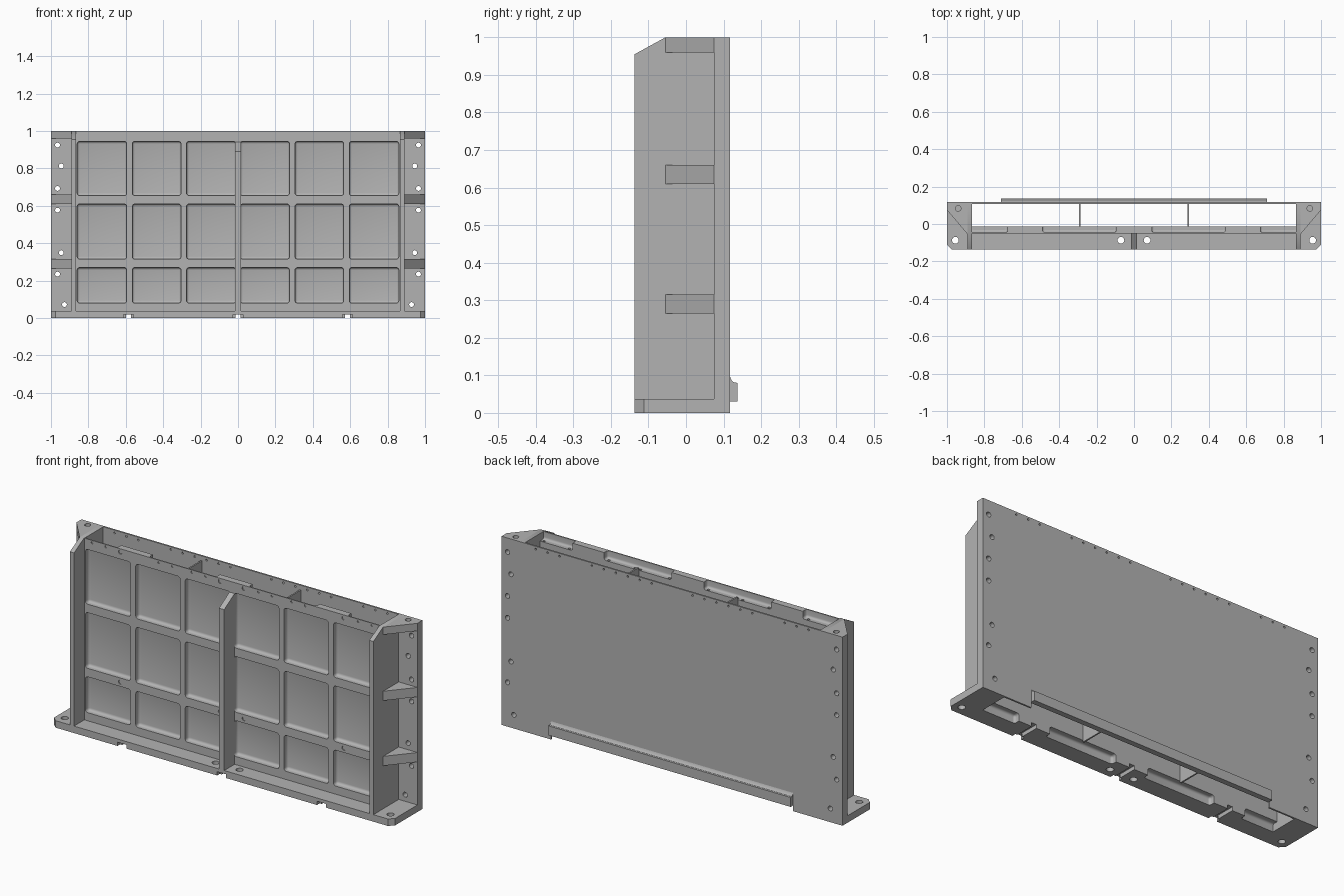
import bpy
import bmesh
from mathutils import Matrix, Vector

old = bpy.data.objects.get("Cube")
if old:
    bpy.data.objects.remove(old, do_unlink=True)

GREY = (0.45, 0.45, 0.45, 1)
metal = bpy.data.materials.new("machined grey")
metal.use_nodes = True
metal.diffuse_color = GREY
metal.node_tree.nodes["Principled BSDF"].inputs["Base Color"].default_value = GREY


def finish(name, bm):
    mesh = bpy.data.meshes.new(name)
    bmesh.ops.recalc_face_normals(bm, faces=bm.faces)
    bm.to_mesh(mesh)
    bm.free()
    mesh.materials.append(metal)
    obj = bpy.data.objects.new(name, mesh)
    bpy.context.collection.objects.link(obj)
    return obj


def add_box(bm, x, y, z, bevel=0):
    """Box from three (low, high) ranges, optionally with rounded edges."""
    part = bmesh.new()
    size = Matrix.Diagonal((x[1] - x[0], y[1] - y[0], z[1] - z[0], 1))
    mid = Vector((sum(x), sum(y), sum(z))) / 2
    bmesh.ops.create_cube(part, size=1, matrix=Matrix.Translation(mid) @ size)
    if bevel:
        bmesh.ops.bevel(part, geom=part.edges[:], offset=bevel, segments=4,
                        profile=0.5, affect='EDGES')
    tmp = bpy.data.meshes.new("tmp")
    part.to_mesh(tmp)
    part.free()
    bm.from_mesh(tmp)
    bpy.data.meshes.remove(tmp)


def add_hole(bm, centre, radius, length, axis):
    """Cylinder along y or z, centred on a point."""
    turn = Matrix.Rotation(1.5707963, 4, 'X') if axis == 'Y' else Matrix()
    bmesh.ops.create_cone(bm, cap_ends=True, segments=16, radius1=radius,
                          radius2=radius, depth=length,
                          matrix=Matrix.Translation(centre) @ turn)


def box(name, x, y, z):
    bm = bmesh.new()
    add_box(bm, x, y, z)
    return finish(name, bm)


def prism(name, points, low, high, axis):
    """Extrude a yz outline along x, or an xy outline along z."""
    bm = bmesh.new()
    place = (lambda a, b: (low, a, b)) if axis == 'X' else (lambda a, b: (a, b, low))
    face = bm.faces.new([bm.verts.new(place(a, b)) for a, b in points])
    out = bmesh.ops.extrude_face_region(bm, geom=[face])
    step = Vector((high - low, 0, 0) if axis == 'X' else (0, 0, high - low))
    bmesh.ops.translate(bm, vec=step,
                        verts=[v for v in out["geom"] if isinstance(v, bmesh.types.BMVert)])
    return finish(name, bm)


def cut(bm, *targets):
    """Subtract a cutter from each target, then discard it."""
    cutter = finish("cutter", bm)
    cutter.hide_render = True
    for obj in targets:
        mod = obj.modifiers.new("cut", 'BOOLEAN')
        mod.object, mod.operation, mod.solver = cutter, 'DIFFERENCE', 'EXACT'
        graph = bpy.context.evaluated_depsgraph_get()
        result = bpy.data.meshes.new_from_object(obj.evaluated_get(graph))
        obj.modifiers.clear()
        obj.data = result
    bpy.data.objects.remove(cutter, do_unlink=True)


# Main plates
WALL, BACK = 0.866, 0.108
panel = box("front_panel", (-WALL, WALL), (-0.05, -0.014), (0, 1))
back = box("back_plate", (-1, 1), (BACK, 0.117), (0, 1))
base = prism("base_flange", [(-1, BACK), (-1, -0.112), (-0.975, -0.137), (0.975, -0.137),
                             (1, -0.112), (1, BACK), (WALL, BACK), (WALL, -0.05),
                             (-WALL, -0.05), (-WALL, BACK)], 0, 0.037, 'Z')

# Rounded pockets in the front panel
bm = bmesh.new()
for s in (-1, 1):
    for x0, x1 in ((0.012, 0.275), (0.305, 0.565), (0.595, 0.86)):
        for z in ((0.08, 0.27), (0.315, 0.61), (0.655, 0.945)):
            add_box(bm, sorted((s * x0, s * x1)), (-0.1, -0.022), z, 0.014)
cut(bm, panel)

# Rear recesses along the panel's top and bottom edges
recesses = [(-0.9, -0.675), (-0.49, -0.095), (0.095, 0.49), (0.675, 0.9)]
bm = bmesh.new()
for x in recesses:
    for z in ((0.96, 1.06), (-0.06, 0.04)):
        add_box(bm, x, (-0.044, 0.03), z, 0.012)
cut(bm, panel)

# Cable slots under the base
for width, depth in ((0.014, 0.05), (0.026, -0.115)):
    bm = bmesh.new()
    for x in (-0.585, 0, 0.585):
        add_box(bm, (x - width, x + width), (-0.2, depth), (-0.1, 0.02))
    cut(bm, base, panel)

# Small holes in the panel's front and recess floors
bm = bmesh.new()
for s in (-1, 1):
    for x in (0.07, 0.655):
        for z in (0.983, 0.293):
            add_hole(bm, (s * x, -0.05, z), 0.011, 0.01, 'Y')
    for x in (0.155, 0.235, 0.35, 0.43, 0.74, 0.82):
        add_hole(bm, (s * x, -0.05, 0.988), 0.006, 0.01, 'Y')
    for x in (0.115, 0.285, 0.315, 0.47, 0.70, 0.85):
        add_hole(bm, (s * x, -0.025, 0.96), 0.007, 0.016, 'Z')
cut(bm, panel)

# Base bolt holes
bm = bmesh.new()
for s in (-1, 1):
    for x in (0.07, 0.955):
        add_hole(bm, (s * x, -0.087, 0.02), 0.018, 0.2, 'Z')
cut(bm, base)

# Back plate: lower opening and rows of small top holes
bm = bmesh.new()
add_box(bm, (-0.71, 0.71), (0, 0.2), (-0.1, 0.03))
for s in (-1, 1):
    for start, count in ((0.12, 6), (0.66, 3)):
        for i in range(count):
            add_hole(bm, (s * (start + 0.07 * i), 0.11, 0.985), 0.005, 0.05, 'Y')
cut(bm, back)

# Hooked strip along the back
prism("rear_strip", [(BACK, 0.03), (0.137, 0.03), (0.137, 0.08), (0.128, 0.081),
                     (0.121, 0.087), (0.117, 0.097), (BACK, 0.097)], -0.71, 0.71, 'X')

# Central front fin
prism("centre_fin", [(-0.05, 0.037), (-0.137, 0.037), (-0.137, 0.89), (-0.05, 0.942)],
      -0.015, 0.015, 'X')

# Side walls, flanges, gussets and inner dividers
flanges = []
for s, side in ((-1, "right"), (1, "left")):
    prism(side + "_wall", [(BACK, 0.037), (-0.137, 0.037), (-0.137, 0.955), (-0.055, 1),
                           (BACK, 1)], s * WALL, s * 0.89, 'X')
    flanges.append(box(side + "_flange", sorted((s * 0.89, s)), (0.075, BACK), (0.037, 1)))
    for level, z in (("lower", (0.265, 0.315)), ("middle", (0.61, 0.66)), ("top", (0.96, 1))):
        gusset = prism(side + "_" + level + "_gusset",
                       [(s, 0.075), (s * 0.89, 0.075), (s * 0.89, -0.055)], *z, 'Z')
    box(side + "_divider", (s * 0.29 - 0.004, s * 0.29 + 0.004), (-0.014, BACK), (0.03, 0.975))
    bm = bmesh.new()
    add_hole(bm, (s * 0.94, 0.083, 1), 0.015, 0.04, 'Z')
    cut(bm, flanges[-1], gusset)

# Flange bolt holes
bm = bmesh.new()
for s in (-1, 1):
    for x, z in ((0.965, 0.925), (0.945, 0.813), (0.965, 0.693), (0.965, 0.577),
                 (0.945, 0.35), (0.965, 0.235), (0.928, 0.072)):
        add_hole(bm, (s * x, 0.1, z), 0.013, 0.1, 'Y')
cut(bm, back, *flanges)

# Smooth the rounded faces while keeping edges sharp
for obj in bpy.context.collection.objects:
    if obj.type == 'MESH' and metal.name in obj.data.materials:
        obj.data.shade_smooth()
        obj.data.set_sharp_from_angle(angle=0.55)
